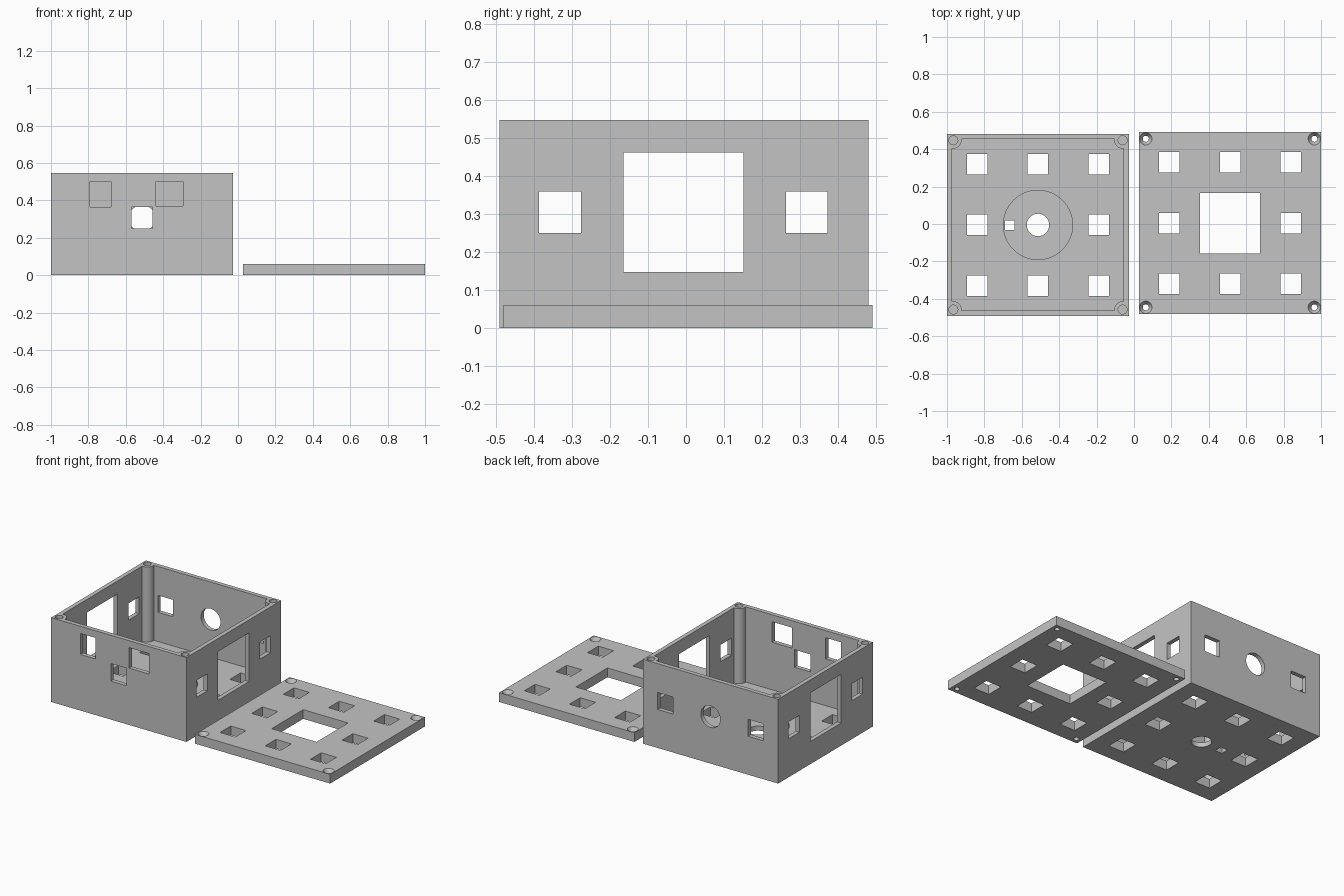
import bpy, bmesh, math
from mathutils import Matrix, Vector

if "Cube" in bpy.data.objects:
    bpy.data.objects.remove(bpy.data.objects["Cube"])

grey = bpy.data.materials.new("plain grey")
grey.use_nodes = True
GREY = (0.55, 0.55, 0.55, 1)
grey.diffuse_color = GREY
grey.node_tree.nodes["Principled BSDF"].inputs["Base Color"].default_value = GREY


def block(bm, centre, size):
    m = Matrix.Translation(centre) @ Matrix.Diagonal((*size, 1))
    bmesh.ops.create_cube(bm, size=1, matrix=m)


def drum(bm, centre, r_low, r_high, depth, axis="Z", sides=48):
    turn = Matrix.Rotation(math.pi / 2, 4, "X") if axis == "Y" else Matrix()
    bmesh.ops.create_cone(bm, cap_ends=True, segments=sides, radius1=r_low,
                          radius2=r_high, depth=depth,
                          matrix=Matrix.Translation(centre) @ turn)


def make(name, bm):
    bmesh.ops.recalc_face_normals(bm, faces=bm.faces)
    mesh = bpy.data.meshes.new(name)
    bm.to_mesh(mesh)
    bm.free()
    obj = bpy.data.objects.new(name, mesh)
    mesh.materials.append(grey)
    bpy.context.collection.objects.link(obj)
    return obj


def cut(obj, bm):
    """Subtract the shapes in bm from obj, then discard the cutter."""
    cutter = make("cutter", bm)
    cutter.hide_render = True
    mod = obj.modifiers.new("cut", "BOOLEAN")
    mod.operation, mod.solver, mod.object = "DIFFERENCE", "EXACT", cutter
    mod.use_self = True
    graph = bpy.context.evaluated_depsgraph_get()
    mesh = bpy.data.meshes.new_from_object(obj.evaluated_get(graph))
    obj.modifiers.clear()
    obj.data = mesh
    bpy.data.objects.remove(cutter)


def smooth(obj):
    bpy.ops.object.select_all(action="DESELECT")
    obj.select_set(True)
    bpy.context.view_layer.objects.active = obj
    bpy.ops.object.shade_smooth_by_angle(angle=math.radians(30))


SIDE = 0.973
HALF = SIDE / 2
HEIGHT, PLATE, WALL = 0.548, 0.06, 0.028
VENT, STEP = 0.11, 0.325
POST, POST_R = 0.034, 0.044
MID_Z = 0.305
CORNERS = [(1, 1), (-1, 1), (-1, -1), (1, -1)]

# Open box
bx, by = -0.5135, -0.005
bm = bmesh.new()
block(bm, (bx, by, HEIGHT / 2), (SIDE, SIDE, HEIGHT))
box = make("open_box", bm)

# Inside of the box, leaving a rounded screw post in each corner
lean = math.asin((POST - WALL) / POST_R)
bm = bmesh.new()
outline = []
for sx, sy in CORNERS:
    arc = []
    for i in range(13):
        a = -lean + (math.pi / 2 + 2 * lean) * i / 12
        arc.append((bx + sx * (HALF - POST - POST_R * math.cos(a)),
                    by + sy * (HALF - POST - POST_R * math.sin(a))))
    # keep the outline running the same way round at mirrored corners
    outline += arc[::-1] if sx * sy > 0 else arc
verts = [bm.verts.new((x, y, PLATE)) for x, y in outline]
face = bm.faces.new(verts)
top = bmesh.ops.extrude_face_region(bm, geom=[face])["geom"]
bmesh.ops.translate(bm, vec=Vector((0, 0, HEIGHT)),
                    verts=[v for v in top if isinstance(v, bmesh.types.BMVert)])
# the starting face stays as the bottom cap of the cutter
if not face.is_valid or any(len(e.link_faces) < 2 for e in bm.edges):
    bmesh.ops.holes_fill(bm, edges=bm.edges)
cut(box, bm)

# Floor recess and screw holes
bm = bmesh.new()
drum(bm, (bx, by, PLATE), 0.185, 0.185, 0.06, sides=64)
for sx, sy in CORNERS:
    drum(bm, (bx + sx * (HALF - POST), by + sy * (HALF - POST), HEIGHT),
         0.024, 0.024, 0.5, sides=24)
cut(box, bm)

# Floor openings
bm = bmesh.new()
drum(bm, (bx, by, 0), 0.06, 0.06, 0.3)
block(bm, (-0.665, -0.006, 0), (0.05, 0.05, 0.3))
for i in (-1, 0, 1):
    for j in (-1, 0, 1):
        if i or j:
            block(bm, (bx + i * STEP, by + j * STEP, 0), (VENT, VENT, 0.2))
cut(box, bm)

# Side windows and vents, through both side walls
bm = bmesh.new()
for j, size in ((-1, VENT), (0, 0.316), (1, VENT)):
    block(bm, (bx, by - 0.002 + j * STEP, MID_Z), (1.2, size, size))
cut(box, bm)

# Front openings, then back openings
front, back = by - HALF, by + HALF
bm = bmesh.new()
block(bm, (-0.735, front, 0.433), (0.11, 0.2, 0.137))
block(bm, (-0.367, front, 0.436), (0.145, 0.2, 0.133))
block(bm, (bx, front, 0.307), (0.114, 0.2, 0.114))
drum(bm, (bx, back, MID_Z), 0.07, 0.07, 0.2, axis="Y")
for i in (-1, 1):
    block(bm, (bx + i * STEP, back, MID_Z), (VENT, 0.2, VENT))
cut(box, bm)
smooth(box)

# Flat lid lying beside the box
lx, ly = 0.5135, 0.005
bm = bmesh.new()
block(bm, (lx, ly, PLATE / 2), (SIDE, SIDE, PLATE))
lid = make("lid", bm)

# Lid window and vents
bm = bmesh.new()
for i in (-1, 0, 1):
    for j in (-1, 0, 1):
        size = VENT if i or j else 0.323
        block(bm, (lx + i * STEP, ly + j * STEP, 0), (size, size, 0.3))
cut(lid, bm)

# Countersunk screw holes in the lid corners
inset = HALF - 0.036
for low, high, z, depth in ((0.016, 0.016, 0, 0.3), (0.014, 0.035, 0.0465, 0.033)):
    bm = bmesh.new()
    for sx, sy in CORNERS:
        drum(bm, (lx + sx * inset, ly + sy * inset, z), low, high, depth, sides=32)
    cut(lid, bm)
smooth(lid)
